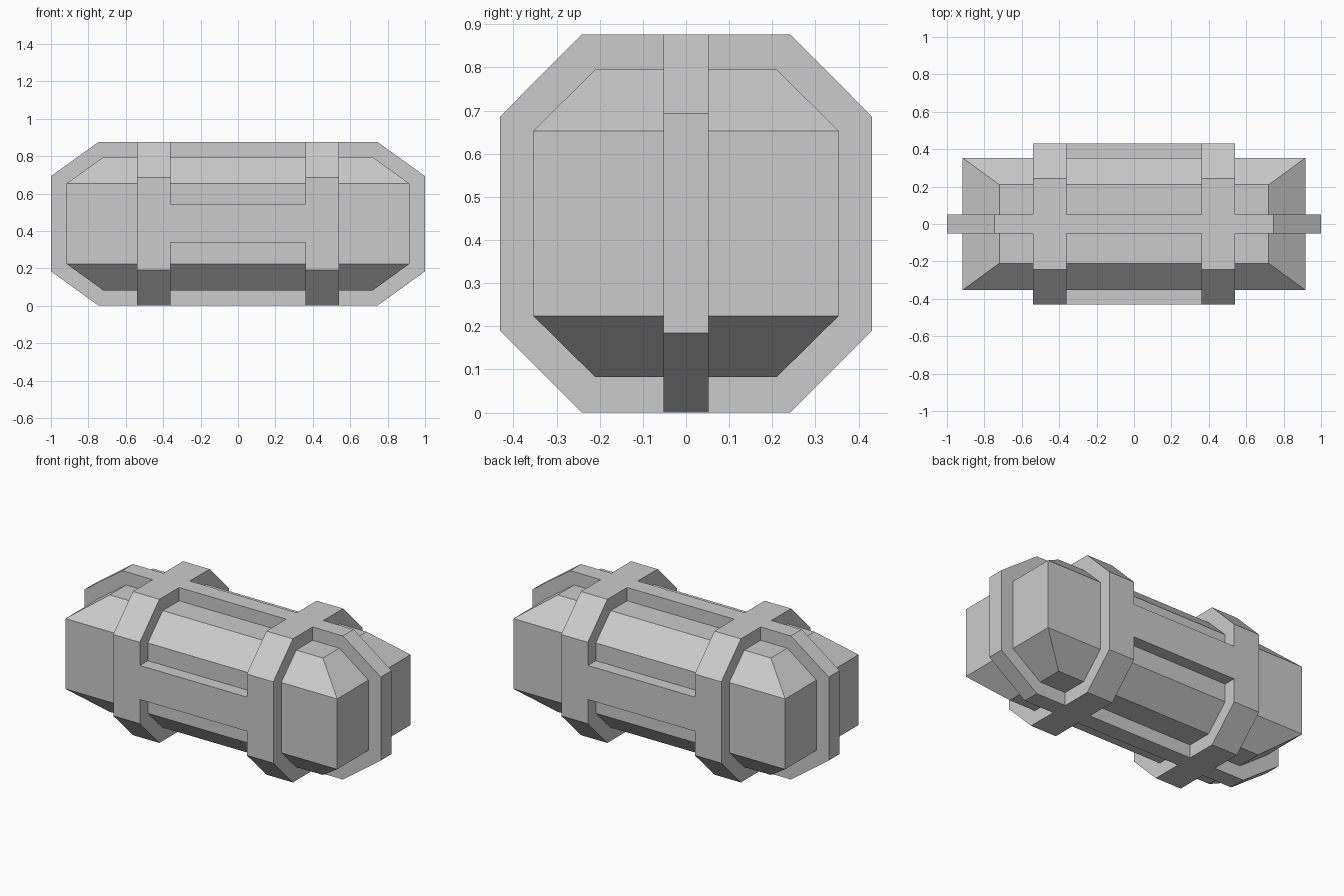
import bpy, bmesh

if "Cube" in bpy.data.objects:
    bpy.data.objects.remove(bpy.data.objects["Cube"])


def make_object(name, bm):
    bmesh.ops.recalc_face_normals(bm, faces=bm.faces)
    mesh = bpy.data.meshes.new(name)
    bm.to_mesh(mesh)
    bm.free()
    obj = bpy.data.objects.new(name, mesh)
    bpy.context.collection.objects.link(obj)
    return obj


def loft(name, rings):
    """Skin a list of equal-sized point loops and cap both ends."""
    bm = bmesh.new()
    loops = [[bm.verts.new(p) for p in ring] for ring in rings]
    n = len(loops[0])
    for a, b in zip(loops, loops[1:]):
        for i in range(n):
            j = (i + 1) % n
            bm.faces.new((a[i], a[j], b[j], b[i]))
    bm.faces.new(loops[0])
    bm.faces.new(loops[-1])
    return make_object(name, bm)


def rect(x, y, z):
    return [(-x, -y, z), (x, -y, z), (x, y, z), (-x, y, z)]


def octagon(outer, inner, low, high, top):
    """Chamfered rectangle profile standing on zero."""
    right = [(inner, 0), (outer, low), (outer, high), (inner, top)]
    return right + [(-u, v) for u, v in reversed(right)]


# Crate body: straight walls with sloped top and bottom
loft("body", [rect(0.72, 0.21, 0.082), rect(0.917, 0.354, 0.224),
              rect(0.917, 0.354, 0.653), rect(0.72, 0.21, 0.795)])

# Lengthwise strap running around the ends
profile = octagon(1.0, 0.745, 0.184, 0.693, 0.876)
straps = loft("straps", [[(u, y, v) for u, v in profile] for y in (-0.052, 0.052)])

# Two crosswise straps
profile = octagon(0.431, 0.242, 0.19, 0.686, 0.876)
parts = []
for x0, x1 in ((-0.54, -0.361), (0.361, 0.54)):
    parts.append(loft("cross_strap", [[(x, u, v) for u, v in profile] for x in (x0, x1)]))

# Side bars joining the crosswise straps
parts.append(loft("side_bar", [rect(0.45, 0.431, 0.337), rect(0.45, 0.431, 0.545)]))

# Fuse the straps into one clean piece
for part in parts:
    mod = straps.modifiers.new("fuse", 'BOOLEAN')
    mod.operation = 'UNION'
    mod.solver = 'EXACT'
    mod.object = part
bpy.context.view_layer.objects.active = straps
for mod in list(straps.modifiers):
    bpy.ops.object.modifier_apply(modifier=mod.name)
for part in parts:
    bpy.data.objects.remove(part)
